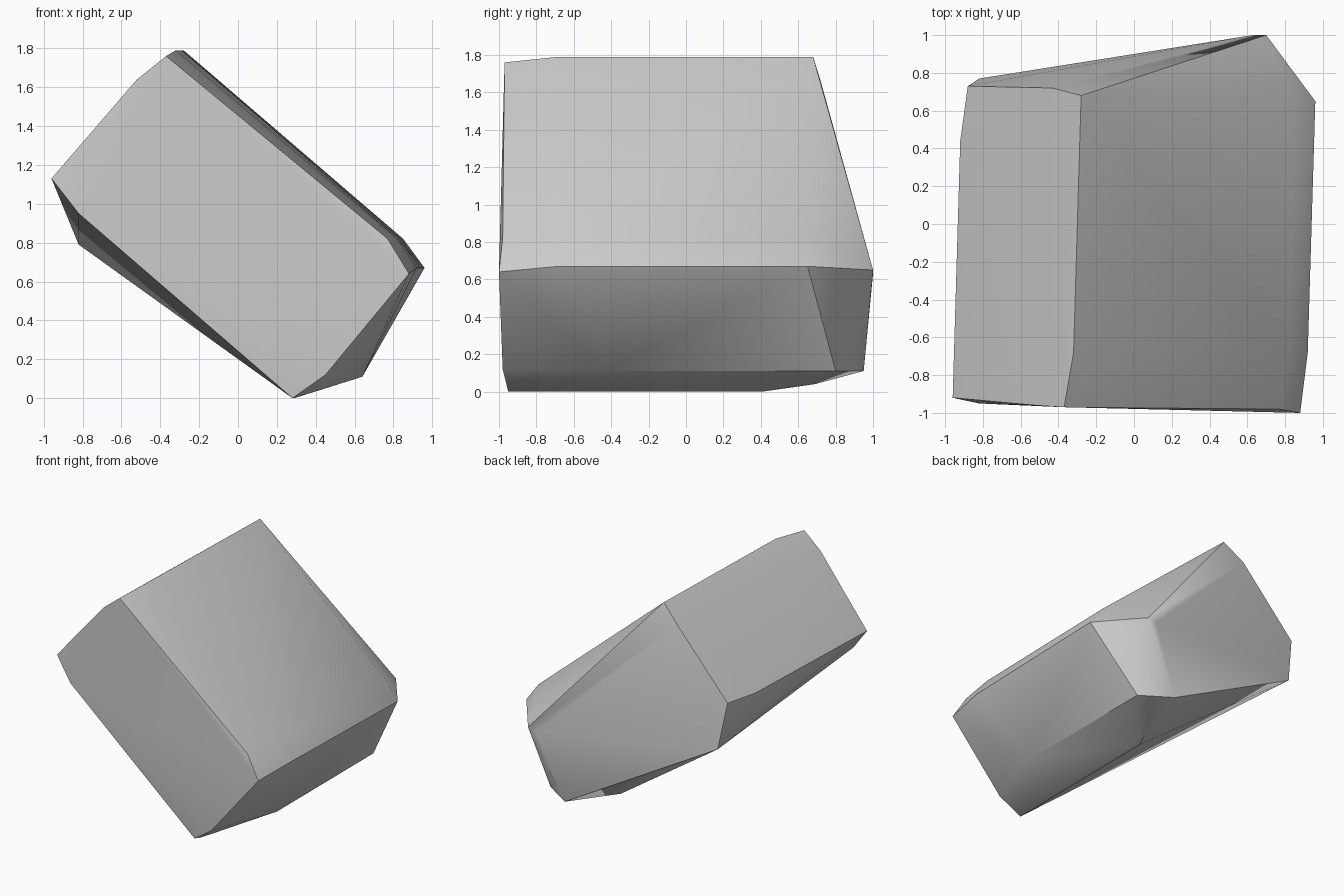
import bpy, bmesh, math

if "Cube" in bpy.data.objects:
    bpy.data.objects.remove(bpy.data.objects["Cube"])

# Corner points of the tilted boulder, grouped by face
front = [(-0.37, -0.97, 1.76), (0.77, -0.98, 0.82), (0.88, -1.0, 0.64),
         (0.45, -0.98, 0.12), (0.28, -0.95, 0.0), (-0.82, -0.95, 0.95),
         (-0.96, -0.92, 1.13), (-0.52, -0.96, 1.64)]
top_ridge = [(-0.32, -0.68, 1.79), (-0.28, 0.68, 1.79)]
right_rim = [(0.82, -0.68, 0.82), (0.85, 0.65, 0.82),
             (0.92, -0.68, 0.67), (0.96, 0.65, 0.67)]
back = [(0.70, 1.0, 0.65), (0.63, 1.0, 0.63), (0.41, 0.95, 0.11),
        (-0.43, 0.72, 1.66), (-0.88, 0.73, 1.16), (-0.82, 0.77, 0.79)]
underside = [(0.64, -0.42, 0.11), (0.64, 0.80, 0.11), (0.40, 0.69, 0.04),
             (0.29, 0.41, 0.0), (0.32, -0.93, 0.01)]
left_rim = [(-0.92, 0.44, 1.14)]

# Wrap the corners in a faceted hull
bm = bmesh.new()
for p in front + top_ridge + right_rim + back + underside + left_rim:
    bm.verts.new(p)
res = bmesh.ops.convex_hull(bm, input=bm.verts)
bmesh.ops.delete(bm, geom=[v for v in bm.verts if not v.link_faces], context='VERTS')
bmesh.ops.recalc_face_normals(bm, faces=bm.faces)
mesh = bpy.data.meshes.new("boulder")
bm.to_mesh(mesh)
bm.free()

# Boulder object with soft shading over shallow facets
boulder = bpy.data.objects.new("boulder", mesh)
bpy.context.collection.objects.link(boulder)
bpy.context.view_layer.objects.active = boulder
boulder.select_set(True)
bpy.ops.object.shade_smooth_by_angle(angle=math.radians(35))
